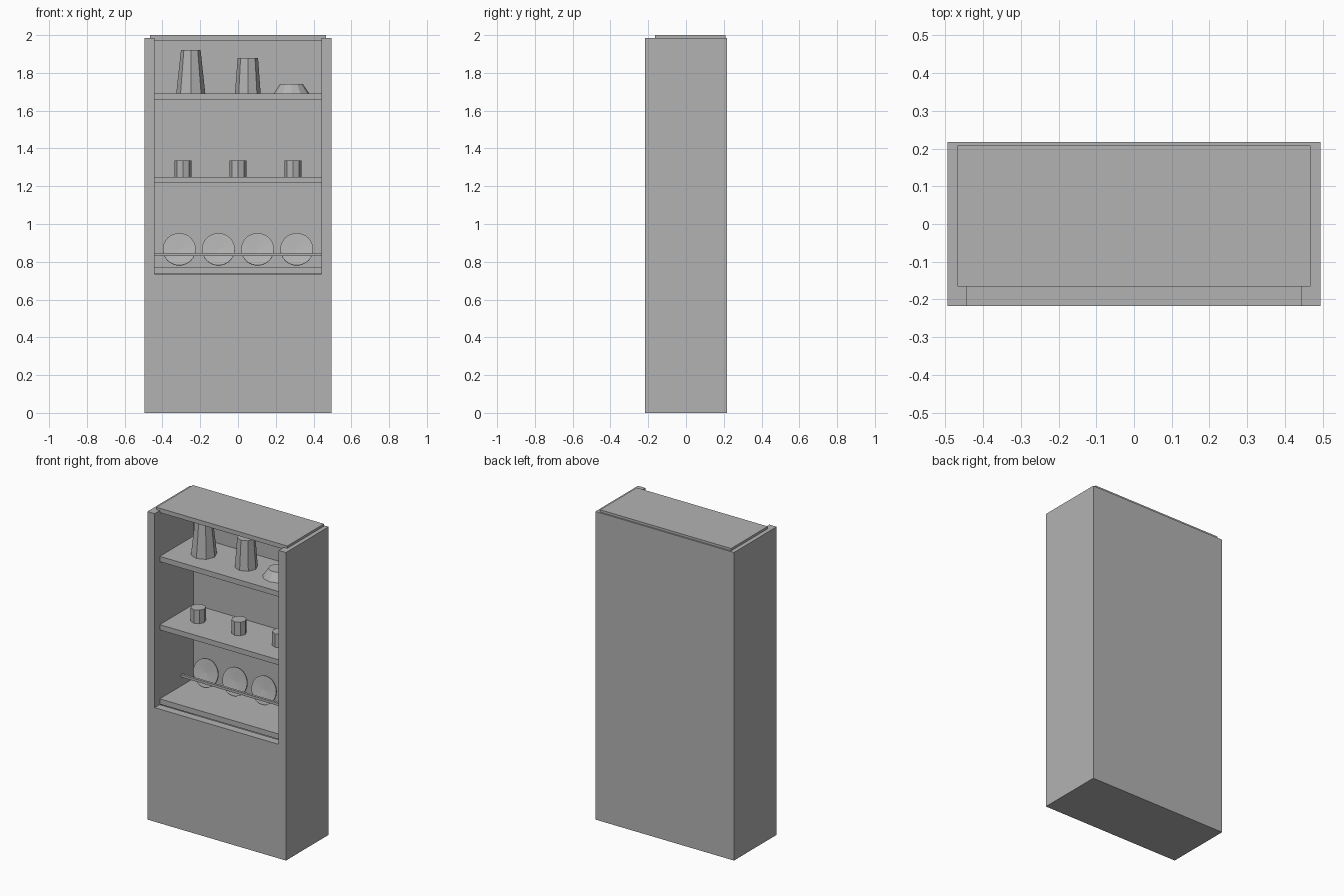
import bpy, math

if "Cube" in bpy.data.objects:
    bpy.data.objects.remove(bpy.data.objects["Cube"])

mat = bpy.data.materials.new("plain_grey")
mat.diffuse_color = (0.45, 0.45, 0.45, 1)
mat.use_nodes = True
mat.node_tree.nodes["Principled BSDF"].inputs["Base Color"].default_value = mat.diffuse_color


def finish(name):
    ob = bpy.context.object
    ob.name = name
    ob.data.materials.append(mat)
    return ob


def box(name, x0, x1, y0, y1, z0, z1):
    bpy.ops.mesh.primitive_cube_add(
        size=1, location=((x0 + x1) / 2, (y0 + y1) / 2, (z0 + z1) / 2))
    ob = finish(name)
    ob.scale = (x1 - x0, y1 - y0, z1 - z0)
    return ob


def pot(name, x, z, r_base, r_top, height, sides=8):
    bpy.ops.mesh.primitive_cone_add(
        vertices=sides, radius1=r_base, radius2=r_top, depth=height,
        location=(x, 0.01, z + height / 2))
    return finish(name)


W, IN = 0.494, 0.442            # outer and inner half widths
FRONT, BACK = -0.217, 0.217
SHELF_Y, WALL = -0.165, 0.178   # shelf front edge and inner back wall

# Carcass
box("left_side", -W, -IN, FRONT, BACK, 0, 1.985)
box("right_side", IN, W, FRONT, BACK, 0, 1.985)
box("back_panel", -IN, IN, WALL, BACK, 0, 1.985)
box("lower_front_panel", -IN, IN, FRONT, SHELF_Y, 0, 0.735)
box("floor_panel", -IN, IN, SHELF_Y, WALL, 0, 0.035)
box("top_board", -0.467, 0.467, SHELF_Y, 0.208, 1.972, 2.0)

# Shelves and plate rail
for name, top in (("lower_shelf", 0.772), ("middle_shelf", 1.25), ("upper_shelf", 1.69)):
    box(name, -IN, IN, SHELF_Y, WALL, top - 0.034, top)
box("plate_rail", -IN, IN, 0.05, 0.066, 0.83, 0.846)

# Leaning plates: shallow dishes
for i in range(4):
    x = -0.311 + i * 0.2073
    bpy.ops.mesh.primitive_cylinder_add(
        vertices=32, radius=0.087, depth=0.008, end_fill_type='TRIFAN',
        location=(x, 0.118, 0.866), rotation=(math.radians(78), 0, 0))
    ob = finish(f"plate_{i + 1}")
    for v in ob.data.vertices:
        if v.co.xy.length < 0.01:
            v.co.z -= 0.006

# Mugs
for i, x in enumerate((-0.29, 0, 0.29)):
    pot(f"mug_{i + 1}", x, 1.25, 0.045, 0.045, 0.087)

# Jars and upturned bowl on the upper shelf
pot("tall_jar", -0.25, 1.69, 0.077, 0.052, 0.23)
pot("short_jar", 0.052, 1.69, 0.068, 0.054, 0.19)
pot("upturned_bowl", 0.283, 1.69, 0.095, 0.06, 0.052, 12)
